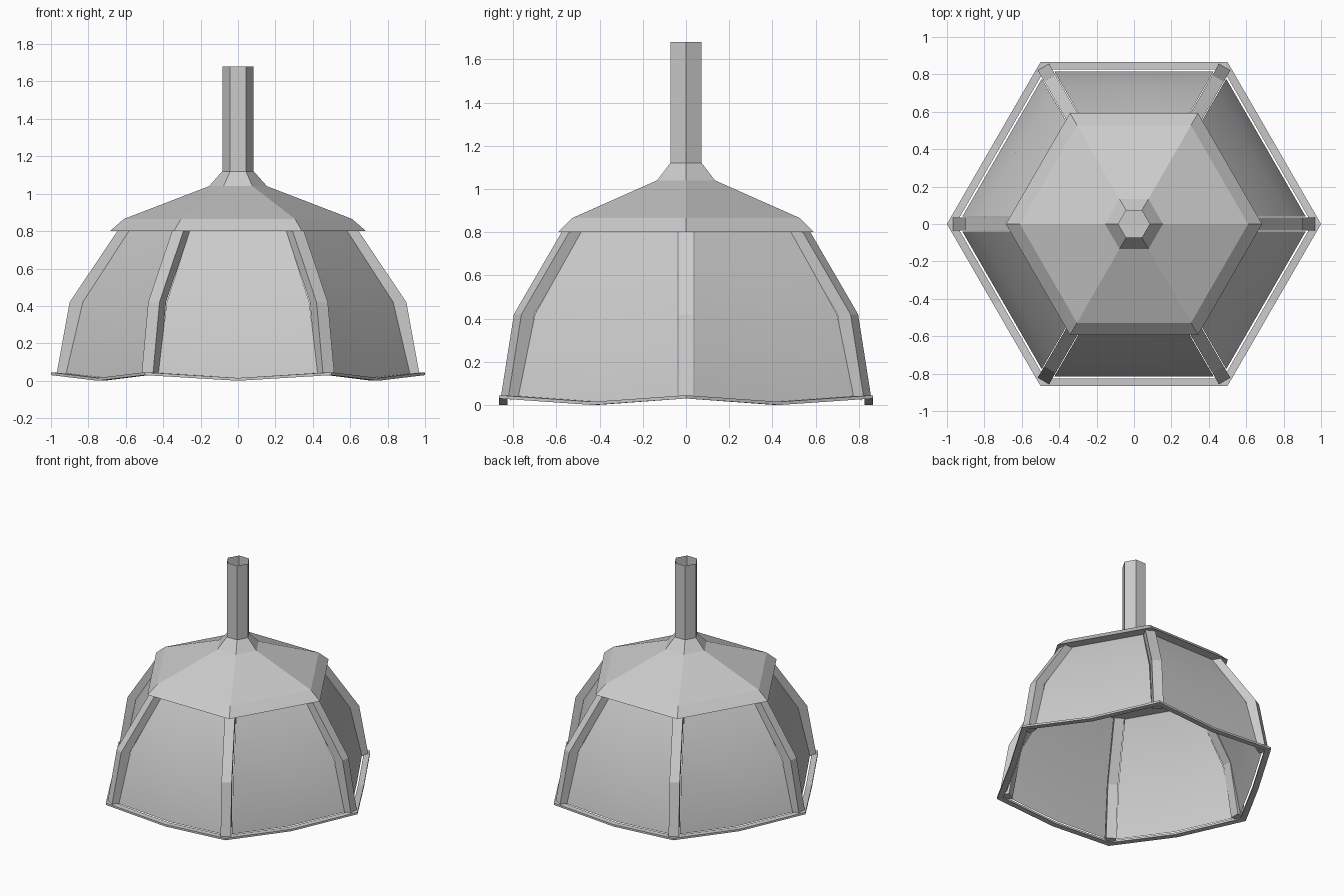
import bpy
import bmesh
from math import cos, sin, pi, radians
from mathutils import Matrix, Vector

if "Cube" in bpy.data.objects:
    bpy.data.objects.remove(bpy.data.objects["Cube"], do_unlink=True)

grey = bpy.data.materials.new("plain_grey")
grey.use_nodes = True
colour = (0.6, 0.6, 0.6, 1)
grey.diffuse_color = colour
grey.node_tree.nodes["Principled BSDF"].inputs["Base Color"].default_value = colour

SIDES = 6
APOTHEM = cos(pi / SIDES)


def finish(bm, name, smooth=False, recalc=True):
    if recalc:
        bmesh.ops.recalc_face_normals(bm, faces=bm.faces)
    mesh = bpy.data.meshes.new(name)
    bm.to_mesh(mesh)
    bm.free()
    mesh.materials.append(grey)
    obj = bpy.data.objects.new(name, mesh)
    bpy.context.collection.objects.link(obj)
    if smooth:
        mesh.polygons.foreach_set("use_smooth", [True] * len(mesh.polygons))
    return obj


def bridge(bm, loops, closed_rings=True, wrap=False):
    """Skin faces between successive loops of vertices."""
    pairs = list(zip(loops, loops[1:])) + ([(loops[-1], loops[0])] if wrap else [])
    for a, b in pairs:
        n = len(a)
        for i in range(n if closed_rings else n - 1):
            j = (i + 1) % n
            bm.faces.new((a[i], a[j], b[j], b[i]))


# Hexagonal cap with an open tube on top and a flat underside
bm = bmesh.new()
cap_profile = [(0.685, 0.80), (0.61, 0.865), (0.155, 1.04), (0.084, 1.12), (0.084, 1.68)]
rings = [[bm.verts.new((r * cos(i * pi / 3), r * sin(i * pi / 3), z)) for i in range(SIDES)]
         for r, z in cap_profile]
bridge(bm, rings)
bm.faces.new(rings[0][::-1])
finish(bm, "cap_and_tube", recalc=False)

# Bent ribs on the six corners: (outer radius, height)
rib_profile = [(0.645, 0.80), (0.90, 0.42), (0.97, 0.035)]
RIB_HALF, RIB_DEPTH = 0.035, 0.07
for k in range(SIDES):
    bm = bmesh.new()
    turn = Matrix.Rotation(k * pi / 3, 3, "Z")
    sections = []
    for r, z in rib_profile:
        corners = [(r, -RIB_HALF), (r, RIB_HALF), (r - RIB_DEPTH, RIB_HALF), (r - RIB_DEPTH, -RIB_HALF)]
        sections.append([bm.verts.new(turn @ Vector((x, y, z))) for x, y in corners])
    bridge(bm, sections)
    bm.faces.new(sections[0])
    bm.faces.new(sections[-1][::-1])
    finish(bm, f"rib_{k + 1}")

# Thin bent panels between the ribs, dipping at the middle of the lower edge
panel_profile = [(0.525, 0.80, 0), (0.738, 0.42, 0), (0.815, 0.04, 0.025)]
GAP = 0.045
for k in range(SIDES):
    bm = bmesh.new()
    turn = Matrix.Rotation((k + 0.5) * pi / 3, 3, "Z")
    rows = []
    for d, z, dip in panel_profile:
        half = d / APOTHEM / 2 - GAP
        rows.append([bm.verts.new(turn @ Vector((d, t * half, z - dip * (1 - abs(t)))))
                     for t in (-1, 0, 1)])
    bridge(bm, rows, closed_rings=False)
    for f in bm.faces:
        f.normal_update()
        if f.normal.dot(f.calc_center_median()) < 0:
            f.normal_flip()
    finish(bm, f"panel_{k + 1}", smooth=True, recalc=False)

# Lower rim, sagging between the corners
bm = bmesh.new()
rim_section = [(1.0, 0.03), (1.0, 0.045), (0.953, 0.045), (0.953, 0.03)]
loops = []
for r, z in rim_section:
    loop = []
    for i in range(SIDES * 2):
        mid = i % 2
        rr = r * APOTHEM if mid else r
        a = i * pi / SIDES
        loop.append(bm.verts.new((rr * cos(a), rr * sin(a), z - 0.03 * mid)))
    loops.append(loop)
bridge(bm, loops, wrap=True)
finish(bm, "lower_rim")
